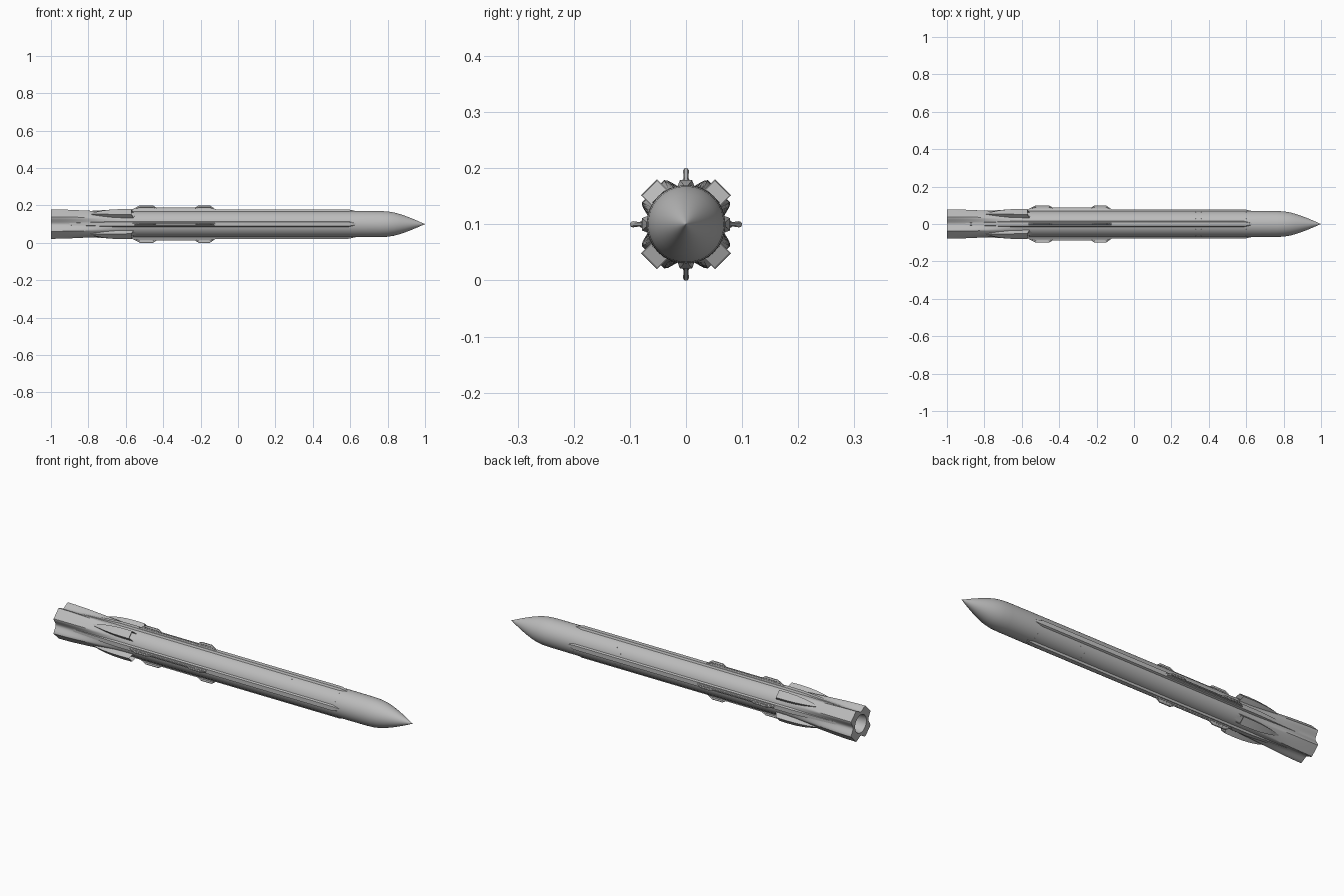
import bpy
import bmesh
from math import pi, sin, cos, tan, radians
from mathutils import Matrix

old = bpy.data.objects.get("Cube")
if old:
    bpy.data.objects.remove(old, do_unlink=True)

AXIS_Z = 0.1
SEGMENTS = 96

grey = bpy.data.materials.new("plain grey")
grey.use_nodes = True
colour = (0.5, 0.5, 0.5, 1)
grey.diffuse_color = colour
grey.node_tree.nodes["Principled BSDF"].inputs["Base Color"].default_value = colour


def finish(name, bm, roll=0.0, smooth=30):
    """Turn a bmesh built round the x axis into an object, rolled by an angle."""
    bmesh.ops.recalc_face_normals(bm, faces=bm.faces)
    bm.transform(Matrix.Translation((0, 0, AXIS_Z)) @ Matrix.Rotation(roll, 4, 'X'))
    mesh = bpy.data.meshes.new(name)
    bm.to_mesh(mesh)
    bm.free()
    mesh.materials.append(grey)
    ob = bpy.data.objects.new(name, mesh)
    bpy.context.collection.objects.link(ob)
    bpy.ops.object.select_all(action='DESELECT')
    ob.select_set(True)
    bpy.context.view_layer.objects.active = ob
    bpy.ops.object.shade_smooth_by_angle(angle=radians(smooth))
    return ob


def loft(rings):
    """Skin a list of equal closed rings and cap both ends."""
    bm = bmesh.new()
    rows = [[bm.verts.new(p) for p in ring] for ring in rings]
    n = len(rows[0])
    for a, b in zip(rows, rows[1:]):
        for i in range(n):
            j = (i + 1) % n
            bm.faces.new((a[i], a[j], b[j], b[i]))
    caps = [bm.faces.new(rows[0]), bm.faces.new(rows[-1])]
    return bm, caps


def star_radius(angle):
    """Tail outline: four flat lobes on the diagonals with hollow valleys between."""
    a = abs((angle % (pi / 2)) - pi / 4)
    edge = radians(20)
    if a <= edge:
        return 0.083 / cos(a)
    t = (a - edge) / (pi / 4 - edge)
    return 0.0883 - 0.0263 * sin(t * pi / 2)


def ring(x, radius, star=0.0):
    pts = []
    for i in range(SEGMENTS):
        a = 2 * pi * i / SEGMENTS
        r = radius + (star_radius(a) - radius) * star
        pts.append((x, r * cos(a), r * sin(a)))
    return pts


# Fuselage: nozzle recess, lobed tail, tube and ogive nose
rings = [ring(-0.9, 0.036), ring(-1, 0.046)]
for k in range(11):
    t = k / 10
    rings.append(ring(-1 + 0.42 * t, 0.07, 1 - t * t * (3 - 2 * t)))
nose = [(0.62, 0.07), (0.76, 0.0695), (0.8, 0.0675), (0.835, 0.062), (0.865, 0.0535),
        (0.895, 0.0435), (0.925, 0.032), (0.96, 0.0175), (0.99, 0.004), (1, 0.0004)]
rings += [ring(x, r) for x, r in nose]
body, _ = loft(rings)
finish("fuselage", body)


def block(x, half_base, half_top, low, high):
    return [(x, -half_base, low), (x, half_base, low), (x, half_top, high), (x, -half_top, high)]


# Long strakes, each with a raised launch rail and two lugs
rail_line = [(-0.565, 0.079), (-0.525, 0.1), (-0.455, 0.1), (-0.435, 0.088),
             (-0.23, 0.088), (-0.21, 0.1), (-0.15, 0.1), (-0.12, 0.079)]
for q, side in enumerate(("top", "right", "bottom", "left")):
    roll = q * pi / 2
    strake, _ = loft([
        block(-0.9, 0.012, 0.006, 0.05, 0.064),
        block(-0.66, 0.018, 0.011, 0.06, 0.0785),
        block(0.59, 0.018, 0.011, 0.06, 0.0785),
        block(0.63, 0.01, 0.004, 0.06, 0.07)])
    finish(side + "_strake", strake, roll)

    foot, _ = loft([block(x, 0.008, 0.004, 0.076, h) for x, h in
                    ((-0.565, 0.0785), (-0.55, 0.083), (-0.135, 0.083), (-0.12, 0.0785))])
    finish(side + "_rail_foot", foot, roll)

    web, _ = loft([block(x, 0.0025, 0.0025, 0.075, h) for x, h in rail_line])
    finish(side + "_rail_web", web, roll)

    # Rounded bead along the crest of each lug
    for name, pts in (("rear", rail_line[:4]), ("front", rail_line[4:])):
        rows = []
        for x, h in pts:
            r = 0.0055 if h > 0.099 else 0.003
            rows.append([(x, r * cos(a), h - r + r * sin(a))
                         for a in (2 * pi * i / 12 for i in range(12))])
        bead, _ = loft(rows)
        finish(f"{side}_{name}_lug_bead", bead, roll, 40)

# Four diagonal air intakes: box mouth tapering aft to a point
pod = [(-0.8, 0.001, 0.075), (-0.76, 0.0085, 0.0835), (-0.72, 0.014, 0.089),
       (-0.67, 0.0185, 0.0925), (-0.62, 0.02, 0.0935), (-0.57, 0.02, 0.0925)]
for q in range(4):
    roll = pi / 4 + q * pi / 2
    rows = [block(x, w, w, 0.066, h) for x, w, h in pod]
    # Rake the mouth so that the inner lip leads
    rows[-1] = [(x + (0.012 if z < 0.08 else 0), y, z) for x, y, z in rows[-1]]
    intake, caps = loft(rows)
    mouth = caps[1]
    bmesh.ops.recalc_face_normals(intake, faces=intake.faces)
    bmesh.ops.inset_region(intake, faces=[mouth], thickness=0.0025)
    hole = bmesh.ops.extrude_discrete_faces(intake, faces=[mouth])["faces"][0]
    bmesh.ops.translate(intake, verts=hole.verts, vec=(-0.06, 0, 0))
    finish(f"air_intake_{q + 1}", intake, roll)

    # Splitter wedge between the intake and the tube
    wedge, _ = loft([block(-0.66, 0.016, 0.016, 0.05, 0.07),
                     block(-0.56, 0.012, 0.012, 0.05, 0.07),
                     block(-0.53, 0.002, 0.002, 0.05, 0.0695)])
    finish(f"intake_splitter_{q + 1}", wedge, roll)

# Flush fasteners on the tube
for q in range(4):
    bm = bmesh.new()
    for x in (0.33, 0.36, 0.6):
        for a in (-20, 0, 20):
            place = (Matrix.Rotation(pi / 4 + q * pi / 2 + radians(a), 4, 'X')
                     @ Matrix.Translation((x, 0, 0.07)))
            bmesh.ops.create_cone(bm, cap_ends=True, segments=8, radius1=0.0022,
                                  radius2=0.0018, depth=0.0012, matrix=place)
    finish(f"fasteners_{q + 1}", bm)
